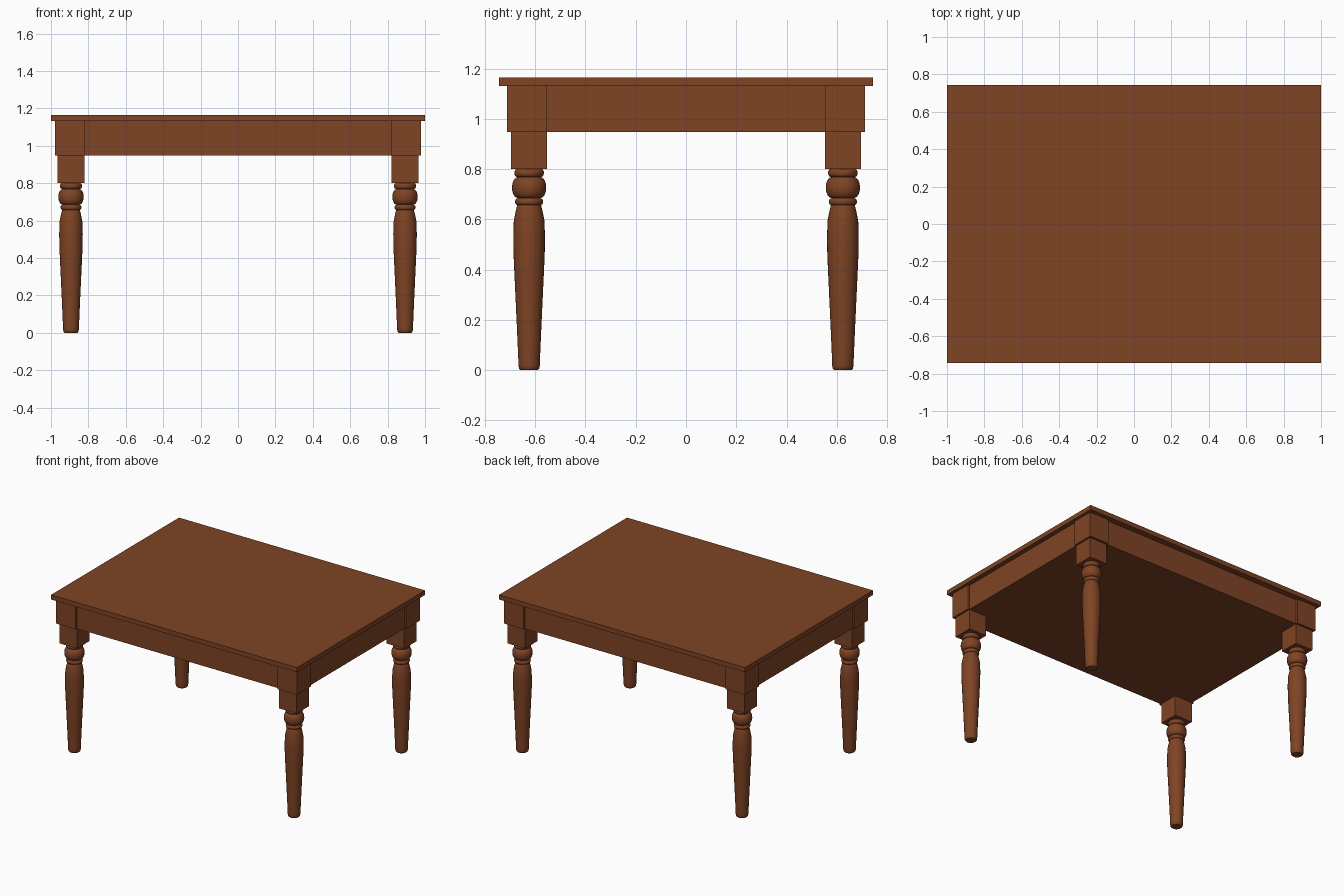
import bpy, bmesh, math

if "Cube" in bpy.data.objects:
    bpy.data.objects.remove(bpy.data.objects["Cube"])

wood = bpy.data.materials.new("brown wood")
wood.diffuse_color = (0.21, 0.057, 0.018, 1)
wood.use_nodes = True
wood.node_tree.nodes["Principled BSDF"].inputs["Base Color"].default_value = wood.diffuse_color


def finish(name, bm):
    bmesh.ops.recalc_face_normals(bm, faces=bm.faces)
    mesh = bpy.data.meshes.new(name)
    bm.to_mesh(mesh)
    bm.free()
    mesh.materials.append(wood)
    obj = bpy.data.objects.new(name, mesh)
    bpy.context.collection.objects.link(obj)
    return obj


def box(name, x0, x1, y0, y1, z0, z1):
    bm = bmesh.new()
    bmesh.ops.create_cube(bm, size=1)
    for v in bm.verts:
        v.co = ((x0 + x1) / 2 + v.co.x * (x1 - x0),
                (y0 + y1) / 2 + v.co.y * (y1 - y0),
                (z0 + z1) / 2 + v.co.z * (z1 - z0))
    return finish(name, bm)


def bead(r_edge, r_mid, z0, z1, n):
    """Rounded moulding profile between two heights."""
    return [(r_edge + (r_mid - r_edge) * math.sin(math.pi * i / n),
             (z0 + z1) / 2 - (z1 - z0) / 2 * math.cos(math.pi * i / n))
            for i in range(n + 1)]


def turned(name, profile, cx, cy, sides=32):
    bm = bmesh.new()
    rings = [[bm.verts.new((cx + r * math.cos(2 * math.pi * i / sides),
                            cy + r * math.sin(2 * math.pi * i / sides), z))
              for i in range(sides)] for r, z in profile]
    for a, b in zip(rings, rings[1:]):
        for i in range(sides):
            j = (i + 1) % sides
            bm.faces.new((a[i], a[j], b[j], b[i]))
    bm.faces.new(rings[0][::-1])
    bm.faces.new(rings[-1])
    obj = finish(name, bm)
    bpy.ops.object.select_all(action='DESELECT')
    obj.select_set(True)
    bpy.context.view_layer.objects.active = obj
    bpy.ops.object.shade_smooth_by_angle(angle=math.radians(35))
    return obj


# Top board and the slightly recessed apron body (flush underside)
box("table_top", -1, 1, -0.743, 0.743, 1.131, 1.165)
box("apron", -0.966, 0.966, -0.699, 0.699, 0.948, 1.131)

# Turned leg: tapered shaft, small ring, bulb, upper collar
leg_profile = [(0.034, 0), (0.040, 0.006), (0.0425, 0.018), (0.043, 0.04),
               (0.050, 0.2), (0.057, 0.35), (0.062, 0.46), (0.063, 0.53),
               (0.061, 0.595), (0.055, 0.625), (0.048, 0.655)]
leg_profile += bead(0.047, 0.056, 0.657, 0.683, 6)
leg_profile += bead(0.045, 0.068, 0.685, 0.768, 12)
leg_profile += bead(0.049, 0.059, 0.769, 0.80, 6)

for fy, sy in (("front", -1), ("back", 1)):
    for fx, sx in (("left", -1), ("right", 1)):
        tag = fy + "_" + fx
        # Corner block beside the apron
        box(tag + "_corner_block", *sorted((sx * 0.821, sx * 0.979)),
            *sorted((sy * 0.552, sy * 0.713)), 0.948, 1.131)
        # Square head of the leg
        box(tag + "_leg_head", *sorted((sx * 0.821, sx * 0.965)),
            *sorted((sy * 0.552, sy * 0.696)), 0.80, 0.948)
        turned(tag + "_leg", leg_profile, sx * 0.893, sy * 0.624)
